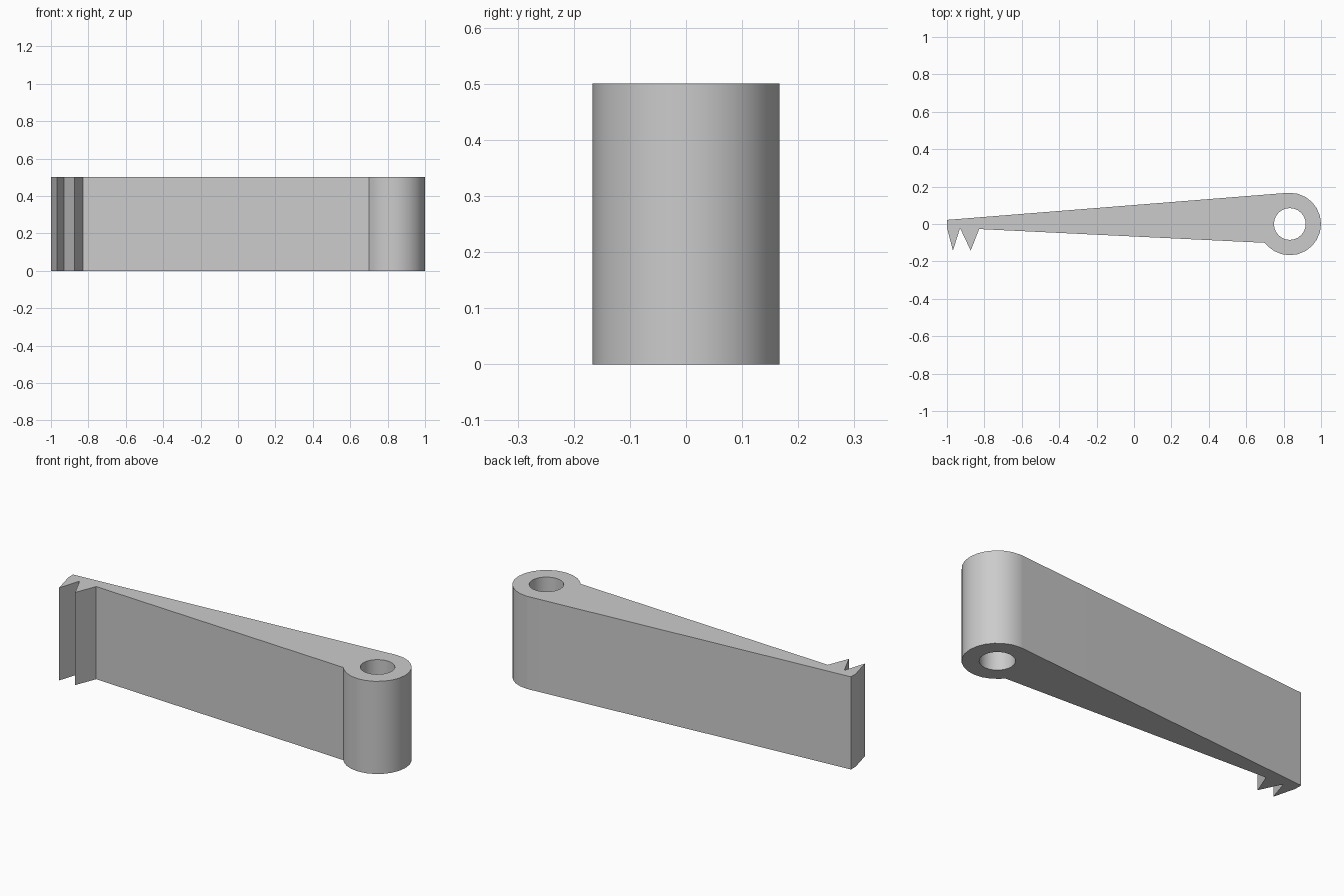
import bpy
import bmesh
from math import cos, sin, radians

HEIGHT = 0.5
PIVOT_X = 0.833
RADIUS = 0.167
HOLE_RADIUS = 0.085

cube = bpy.data.objects.get("Cube")
if cube:
    bpy.data.objects.remove(cube, do_unlink=True)


def arc(radius, angles):
    return [(PIVOT_X + radius * cos(radians(a)), radius * sin(radians(a))) for a in angles]


def add_loop(bm, points):
    verts = [bm.verts.new((x, y, 0)) for x, y in points]
    return [bm.edges.new((a, b)) for a, b in zip(verts, verts[1:] + verts[:1])]


# Outline: toothed tip, tapering arm, round pivot end
teeth = [(-1, 0.022), (-1, -0.02), (-0.968, -0.142), (-0.93, -0.022),
         (-0.873, -0.142), (-0.828, -0.027)]
pivot = arc(RADIUS, [-143, *range(-135, 91, 15), 94.7])
hole = arc(HOLE_RADIUS, range(0, 360, 15))

# Fill the profile around the hole and extrude it
bm = bmesh.new()
edges = add_loop(bm, teeth + pivot) + add_loop(bm, hole)
bmesh.ops.triangle_fill(bm, edges=edges, use_beauty=True)
result = bmesh.ops.extrude_face_region(bm, geom=bm.faces[:], use_keep_orig=True)
top = [v for v in result["geom"] if isinstance(v, bmesh.types.BMVert)]
bmesh.ops.translate(bm, verts=top, vec=(0, 0, HEIGHT))
bmesh.ops.recalc_face_normals(bm, faces=bm.faces[:])

mesh = bpy.data.meshes.new("toothed_lever_arm")
bm.to_mesh(mesh)
bm.free()
lever = bpy.data.objects.new("toothed_lever_arm", mesh)
bpy.context.collection.objects.link(lever)

# Plain grey material
grey = bpy.data.materials.new("plain grey")
grey.use_nodes = True
colour = (0.6, 0.6, 0.6, 1)
grey.diffuse_color = colour
grey.node_tree.nodes["Principled BSDF"].inputs["Base Color"].default_value = colour
mesh.materials.append(grey)

# Smooth round surfaces, sharp corners
bpy.ops.object.select_all(action="DESELECT")
lever.select_set(True)
bpy.context.view_layer.objects.active = lever
bpy.ops.object.shade_smooth_by_angle(angle=radians(30))
